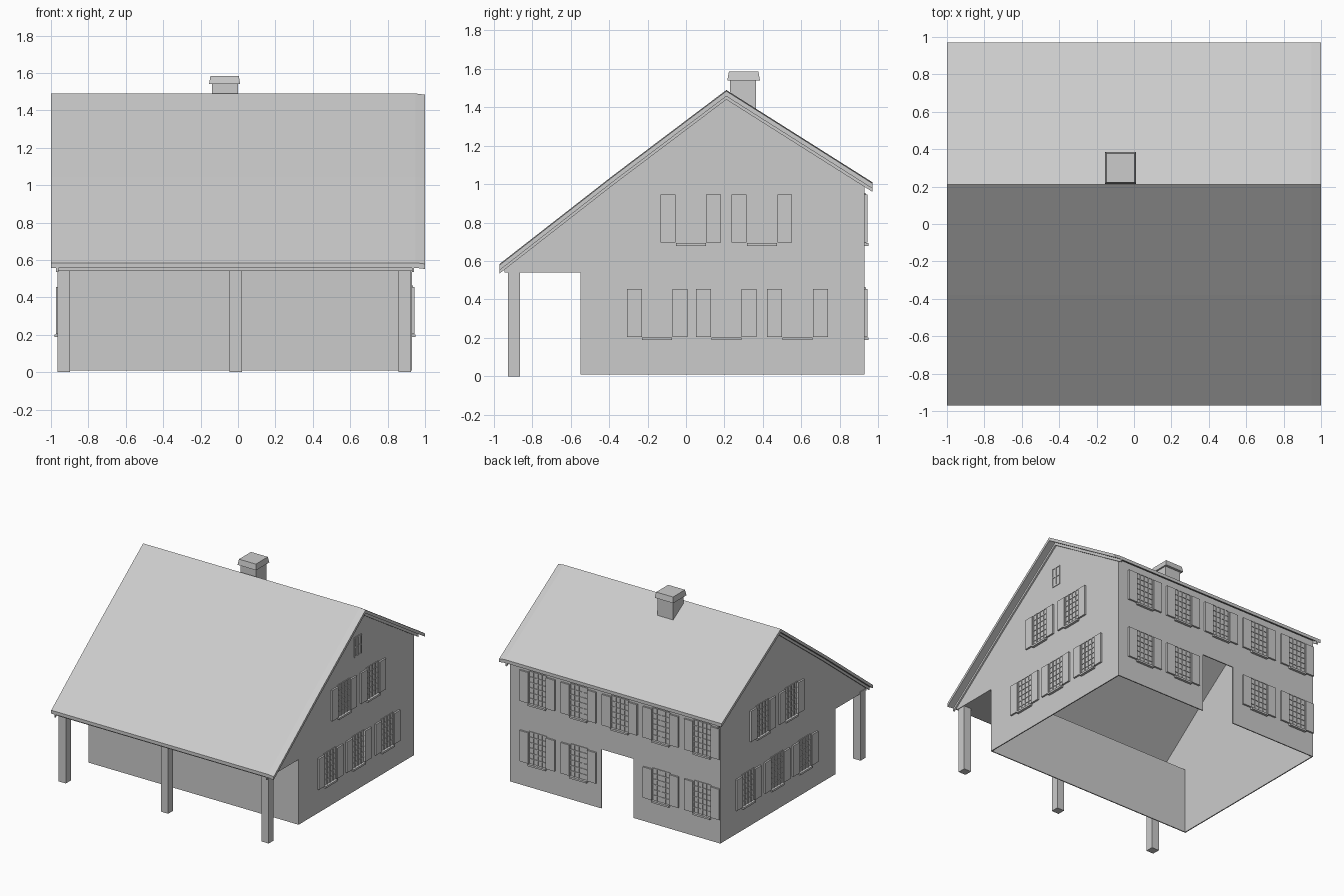
import bpy, bmesh
from mathutils import Vector

if "Cube" in bpy.data.objects:
    bpy.data.objects.remove(bpy.data.objects["Cube"])

L, R, BACK = -0.96, 0.93, 0.93      # outer wall planes
FRONT = -0.55


def finish(bm, name):
    bmesh.ops.recalc_face_normals(bm, faces=bm.faces)
    me = bpy.data.meshes.new(name)
    bm.to_mesh(me)
    bm.free()
    ob = bpy.data.objects.new(name, me)
    bpy.context.collection.objects.link(ob)
    return ob


def add_box(bm, a, b, top_inset=0.0):
    lo = [min(p, q) for p, q in zip(a, b)]
    hi = [max(p, q) for p, q in zip(a, b)]
    t = top_inset
    bot = [bm.verts.new((x, y, lo[2])) for x, y in
           ((lo[0], lo[1]), (hi[0], lo[1]), (hi[0], hi[1]), (lo[0], hi[1]))]
    top = [bm.verts.new((x, y, hi[2])) for x, y in
           ((lo[0] + t, lo[1] + t), (hi[0] - t, lo[1] + t), (hi[0] - t, hi[1] - t), (lo[0] + t, hi[1] - t))]
    bm.faces.new(bot[::-1])
    bm.faces.new(top)
    for i in range(4):
        j = (i + 1) % 4
        bm.faces.new((bot[i], bot[j], top[j], top[i]))


def box(name, a, b, top_inset=0.0):
    bm = bmesh.new()
    add_box(bm, a, b, top_inset)
    return finish(bm, name)


def loft(name, profile, stations):
    """Sweep a (y, z) profile along x; stations are (x, z offset)."""
    bm = bmesh.new()
    rings = [[bm.verts.new((x, y, z + dz)) for y, z in profile] for x, dz in stations]
    n = len(profile)
    for r0, r1 in zip(rings, rings[1:]):
        for i in range(n):
            j = (i + 1) % n
            bm.faces.new((r0[i], r0[j], r1[j], r1[i]))
    bm.faces.new(rings[0])
    bm.faces.new(rings[-1])
    return finish(bm, name)


# House shell: gabled walls with the porch overhang, open underneath
body = loft("house_walls", [(FRONT, 0.01), (BACK, 0.01), (BACK, 1.005), (0.21, 1.46),
                            (-0.38, 1.015), (-0.94, 0.573), (-0.94, 0.54), (FRONT, 0.54)],
            [(L, 0), (R, 0)])
bm = bmesh.new()
bm.from_mesh(body.data)
floor = [f for f in bm.faces if all(v.co.z < 0.02 for v in f.verts)]
bmesh.ops.delete(bm, geom=floor, context='FACES')
bm.to_mesh(body.data)
bm.free()
mod = body.modifiers.new("thickness", 'SOLIDIFY')
mod.thickness, mod.offset = 0.012, -1

# Back doorway
cutter = box("door_cutter", (-0.18, 0.85, -0.1), (0.11, 1.0, 0.49))
cutter.hide_render = True
mod = body.modifiers.new("doorway", 'BOOLEAN')
mod.operation, mod.solver, mod.object = 'DIFFERENCE', 'EXACT', cutter
bpy.context.view_layer.objects.active = body
for m in list(body.modifiers):
    bpy.ops.object.modifier_apply(modifier=m.name)
bpy.data.objects.remove(cutter)

# Roof: long front slope, short back slope, slightly drooped right edge
slope = [(-0.97, 0.585), (-0.38, 1.045), (0.21, 1.49), (0.97, 1.01)]


def band(top, bottom):
    return [(y, z - top) for y, z in slope] + [(y, z - bottom) for y, z in reversed(slope)]


loft("roof", band(0, 0.027), [(-1, 0), (0.95, 0), (1, -0.006)])

# Rake boards under the gable edges
for side, x0, x1 in (("left", L - 0.012, L), ("right", R, R + 0.012)):
    loft("rake_board_" + side, band(0.02, 0.05), [(x0, 0), (x1, 0)])

# Porch beam and posts
box("porch_beam", (L, -0.945, 0.54), (R, -0.92, 0.57))
for name, x in (("left", -0.932), ("middle", -0.012), ("right", 0.892)):
    box("porch_post_" + name, (x - 0.033, -0.927, 0), (x + 0.033, -0.863, 0.56))

# Chimney with flared cap
box("chimney", (-0.14, 0.23, 1.36), (0.0, 0.365, 1.545))
box("chimney_cap", (-0.155, 0.215, 1.54), (0.012, 0.385, 1.585), 0.008)

# Windows: u runs along the wall, d points outward
walls = {"right": lambda u, d, z: (R + d, u, z),
         "left": lambda u, d, z: (L - d, u, z),
         "back": lambda u, d, z: (u, BACK + d, z)}


def lattice(bm, at, u, z, w, h, cols, rows, bar):
    for i in range(cols + 1):
        c = u - w / 2 + w * i / cols
        add_box(bm, at(c - bar, -0.004, z), at(c + bar, 0.006, z + h))
    for i in range(rows + 1):
        c = z + h * i / rows
        add_box(bm, at(u - w / 2, -0.004, c - bar), at(u + w / 2, 0.005, c + bar))


side_windows = [(u, 0.2) for u in (-0.15, 0.21, 0.58)] + [(u, 0.69) for u in (0.025, 0.395)]
back_us = (0.68, 0.31, -0.06, -0.43, -0.80)
back_windows = [(u, 0.69) for u in back_us] + [(u, 0.2) for u in back_us if u != -0.06]
layout = {"right": side_windows, "left": side_windows, "back": back_windows}

for side, spots in layout.items():
    at = walls[side]
    grids, shutters, sills = bmesh.new(), bmesh.new(), bmesh.new()
    for u, z in spots:
        lattice(grids, at, u, z, 0.155, 0.262, 4, 6, 0.003)
        add_box(sills, at(u - 0.078, -0.004, z - 0.012), at(u + 0.078, 0.02, z + 0.003))
        for s in (-1, 1):
            add_box(shutters, at(u + s * 0.08, -0.002, z + 0.005), at(u + s * 0.158, 0.014, z + 0.255))
    finish(grids, "window_bars_" + side)
    finish(shutters, "shutters_" + side)
    finish(sills, "window_sills_" + side)

# Small attic window on the right gable
bm = bmesh.new()
lattice(bm, walls["right"], 0.207, 1.1, 0.085, 0.153, 2, 2, 0.005)
finish(bm, "attic_window")
